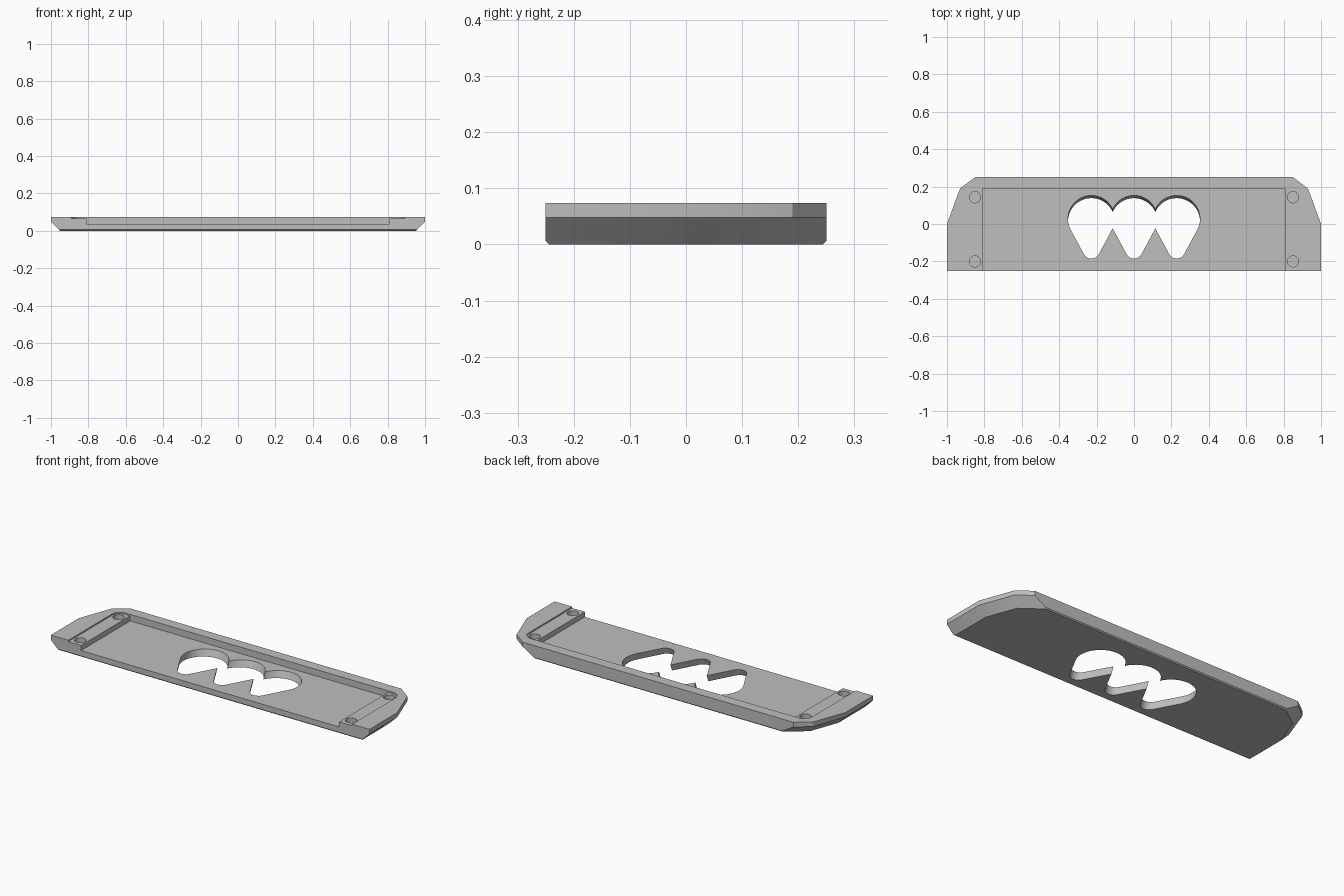
import bpy, bmesh, math
from mathutils import Vector

if "Cube" in bpy.data.objects:
    bpy.data.objects.remove(bpy.data.objects["Cube"])

TOP, FLOOR, LEDGE, SIDE = 0.074, 0.037, 0.066, 0.048

grey = bpy.data.materials.new("plain_grey")
grey.use_nodes = True
colour = (0.52, 0.52, 0.52, 1)
grey.diffuse_color = colour
grey.node_tree.nodes["Principled BSDF"].inputs["Base Color"].default_value = colour


def prism(name, outline, z0, z1, shear=0.0):
    """Extrude an outline upwards; shear slides it in y with height above the floor."""
    bm = bmesh.new()
    rings = [[bm.verts.new((x, y + shear * (z - FLOOR), z)) for x, y in outline]
             for z in (z0, z1)]
    bm.faces.new(rings[0])
    bm.faces.new(rings[1])
    n = len(outline)
    for i in range(n):
        j = (i + 1) % n
        bm.faces.new((rings[0][i], rings[0][j], rings[1][j], rings[1][i]))
    bmesh.ops.recalc_face_normals(bm, faces=bm.faces)
    mesh = bpy.data.meshes.new(name)
    bm.to_mesh(mesh)
    bm.free()
    mesh.materials.append(grey)
    obj = bpy.data.objects.new(name, mesh)
    bpy.context.collection.objects.link(obj)
    return obj


def arc(cx, cy, r, a0, a1, n):
    angles = [math.radians(a0 + (a1 - a0) * i / n) for i in range(n + 1)]
    return [(cx + r * math.cos(a), cy + r * math.sin(a)) for a in angles]


def mirrored(half):
    return half + [(-x, y) for x, y in reversed(half)]


def cut(target, cutter):
    mod = target.modifiers.new(cutter.name, "BOOLEAN")
    mod.operation = "DIFFERENCE"
    mod.solver = "EXACT"
    mod.object = cutter
    bpy.context.view_layer.objects.active = target
    bpy.ops.object.modifier_apply(modifier=mod.name)
    bpy.data.objects.remove(cutter)


# Plate with clipped back corners
half = [(1, -0.25), (1, 0), (0.93, 0.19), (0.85, 0.25)]
plate = prism("plate", mirrored(half), 0, TOP)

# Bevels under the ends, and a fine bevel under the front and back edges
planes = []
for (ax, ay), (bx, by) in zip(half, half[1:]):
    n = Vector((by - ay, ax - bx, 0)).normalized()
    for s in (1, -1):
        planes.append(((s * ax, ay, SIDE), (s * n.x, n.y, -1)))
for s in (1, -1):
    planes.append(((0, s * 0.25, 0.006), (0, s, -1)))
bm = bmesh.new()
bm.from_mesh(plate.data)
for co, no in planes:
    res = bmesh.ops.bisect_plane(bm, geom=bm.verts[:] + bm.edges[:] + bm.faces[:],
                                 plane_co=co, plane_no=no, clear_outer=True)
    edges = [e for e in res["geom_cut"] if isinstance(e, bmesh.types.BMEdge)]
    bmesh.ops.contextual_create(bm, geom=edges)
bmesh.ops.recalc_face_normals(bm, faces=bm.faces)
bm.to_mesh(plate.data)
bm.free()

# Shallow recess with rounded back corners, then the deep tray, both open in front
cut(plate, prism("recess", mirrored([(0.89, -0.4)] + arc(0.84, 0.14, 0.05, 0, 90, 8)),
                 LEDGE, 0.2))
cut(plate, prism("tray", mirrored([(0.81, -0.4), (0.81, 0.19)]), FLOOR, 0.2))

# Screw holes in the ledges
for x in (-0.85, 0.85):
    for y in (-0.2, 0.143):
        cut(plate, prism("screw_hole", arc(x, y, 0.03, 0, 345, 23), FLOOR, 0.2))

# Three overlapping slanted teardrop openings
R, r, cy, ty = 0.125, 0.045, 0.028, -0.14
tilt = math.degrees(math.asin((R - r) / (cy - ty)))
for x in (-0.228, 0, 0.228):
    drop = arc(x, cy, R, -tilt, 180 + tilt, 36) + arc(x, ty, r, 180 + tilt, 360 - tilt, 14)
    cut(plate, prism("teardrop", drop, -0.02, 0.06, 0.4))

# Smooth the curved walls, keep other edges sharp
bpy.ops.object.select_all(action="DESELECT")
plate.select_set(True)
bpy.context.view_layer.objects.active = plate
bpy.ops.object.shade_smooth_by_angle(angle=math.radians(25))
